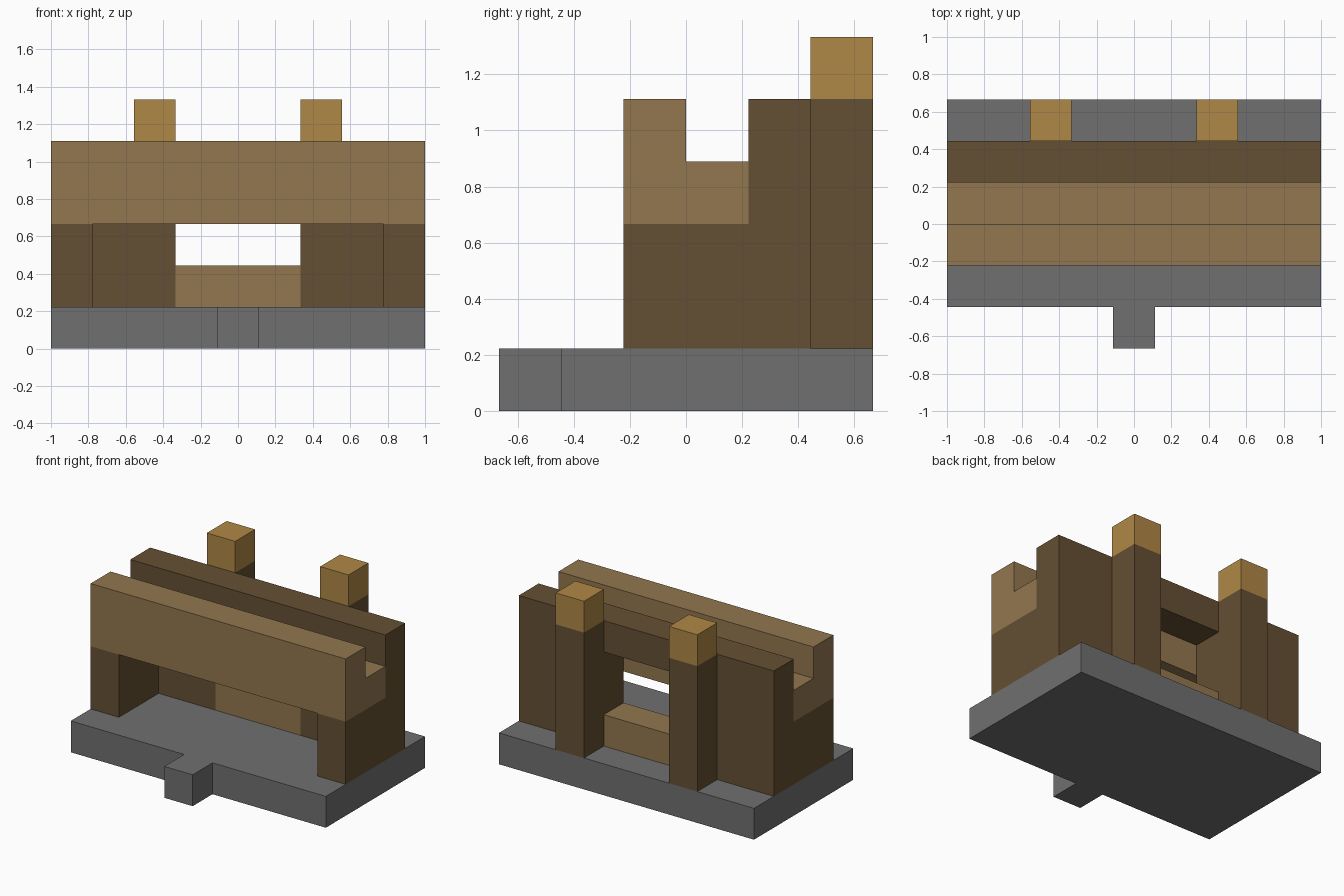
import bpy
import bmesh
from mathutils import Vector

U = 2 / 9  # one block of the model

if "Cube" in bpy.data.objects:
    bpy.data.objects.remove(bpy.data.objects["Cube"], do_unlink=True)


def material(name, rgb):
    mat = bpy.data.materials.new(name)
    mat.use_nodes = True
    mat.diffuse_color = (*rgb, 1)
    mat.node_tree.nodes["Principled BSDF"].inputs["Base Color"].default_value = (*rgb, 1)
    return mat


stone = material("grey stone", (0.162, 0.162, 0.162))
dark_wood = material("dark wood", (0.130, 0.080, 0.033))
light_wood = material("light wood", (0.292, 0.184, 0.078))
gold_wood = material("golden wood", (0.434, 0.246, 0.061))


def prism(name, outline, axis, start, end, mat):
    """Extrude a flat outline, given in blocks, along one axis."""
    def place(a, b):
        co = [a, b]
        co.insert("xyz".index(axis), start)
        return Vector(co) * U

    bm = bmesh.new()
    face = bm.faces.new([bm.verts.new(place(a, b)) for a, b in outline])
    extruded = bmesh.ops.extrude_face_region(bm, geom=[face])
    move = Vector([(end - start) * U if a == axis else 0 for a in "xyz"])
    moved = [g for g in extruded["geom"] if isinstance(g, bmesh.types.BMVert)]
    bmesh.ops.translate(bm, verts=moved, vec=move)
    bmesh.ops.recalc_face_normals(bm, faces=bm.faces)
    mesh = bpy.data.meshes.new(name)
    bm.to_mesh(mesh)
    bm.free()
    mesh.materials.append(mat)
    obj = bpy.data.objects.new(name, mesh)
    bpy.context.collection.objects.link(obj)
    return obj


def box(name, x, y, z, mat):
    corners = [(x[0], y[0]), (x[1], y[0]), (x[1], y[1]), (x[0], y[1])]
    return prism(name, corners, "z", *z, mat)


# Stone base with a front tab
prism("base", [(-4.5, 3), (-4.5, -2), (-0.5, -2), (-0.5, -3),
               (0.5, -3), (0.5, -2), (4.5, -2), (4.5, 3)], "z", 0, 1, stone)

# Rear wall with a central opening, closed at the bottom by a low panel
prism("rear_wall", [(-4.5, 1), (-1.5, 1), (-1.5, 4), (1.5, 4),
                    (1.5, 1), (4.5, 1), (4.5, 5), (-4.5, 5)], "y", 1, 2, dark_wood)
box("low_panel", (-1.5, 1.5), (1, 2), (1, 2), light_wood)

# Stepped front beam forming a channel against the wall
prism("channel_beam", [(-1, 3), (1, 3), (1, 4), (0, 4), (0, 5), (-1, 5)],
      "x", -4.5, 4.5, light_wood)

# Mirrored legs and rear posts
for side, s in (("right", -1), ("left", 1)):
    leg_x = sorted((3.5 * s, 4.5 * s))
    post_x = sorted((1.5 * s, 2.5 * s))
    box(side + "_leg", leg_x, (-1, 1), (1, 3), dark_wood)
    box(side + "_post", post_x, (2, 3), (1, 5), dark_wood)
    box(side + "_post_cap", post_x, (2, 3), (5, 6), gold_wood)
